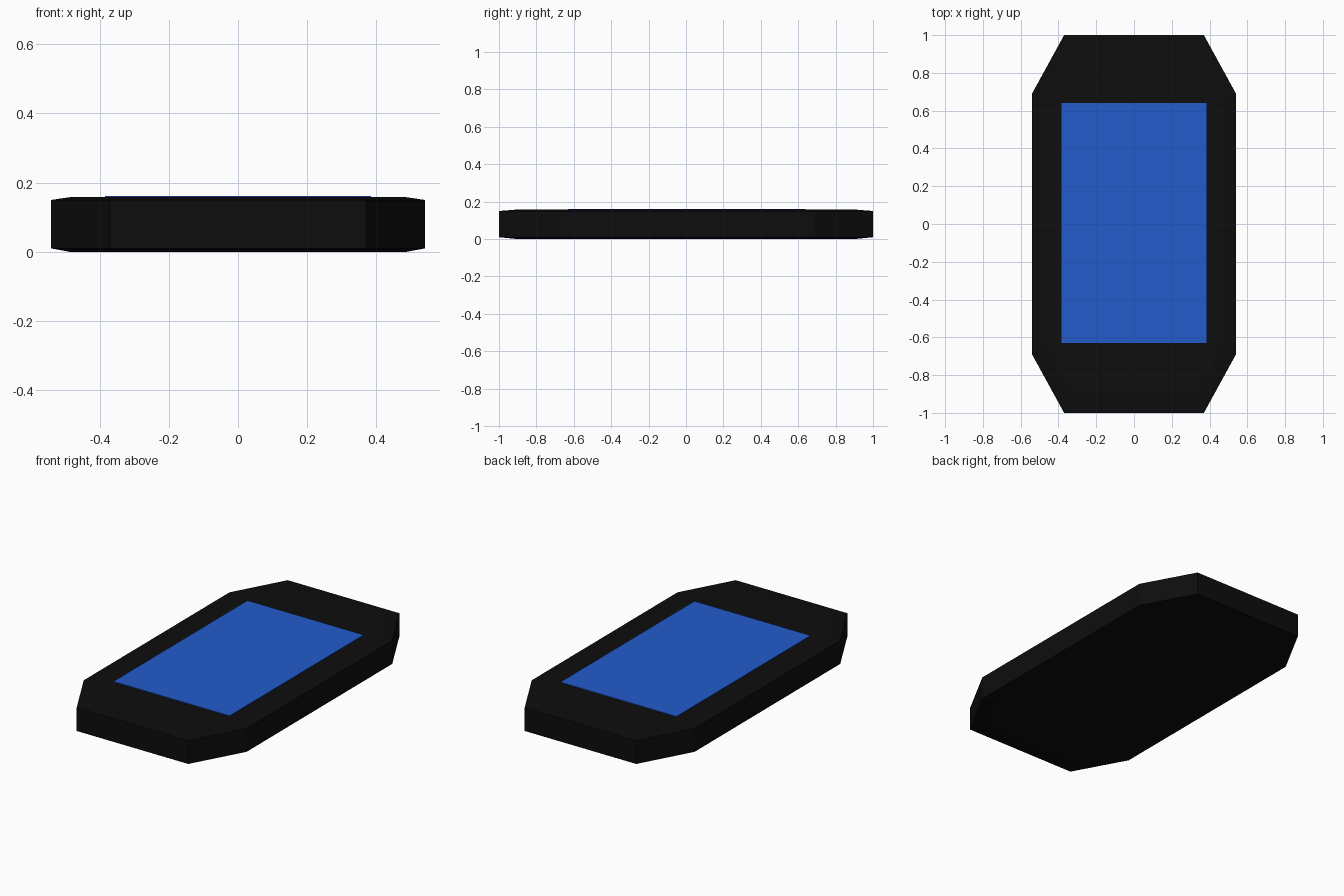
import bpy, bmesh

if "Cube" in bpy.data.objects:
    bpy.data.objects.remove(bpy.data.objects["Cube"])


def material(name, color):
    mat = bpy.data.materials.new(name)
    mat.diffuse_color = (*color, 1)
    mat.use_nodes = True
    mat.node_tree.nodes["Principled BSDF"].inputs["Base Color"].default_value = mat.diffuse_color
    return mat


def loft(name, profile, levels, mat):
    """Stack scaled copies of a closed profile, bridge them and cap both ends."""
    bm = bmesh.new()
    rings = [[bm.verts.new((x * s, y * s, z)) for x, y in profile]
             for z, s in levels]
    n = len(profile)
    for low, high in zip(rings, rings[1:]):
        for i in range(n):
            j = (i + 1) % n
            bm.faces.new((low[i], low[j], high[j], high[i]))
    bm.faces.new(rings[0][::-1])
    bm.faces.new(rings[-1])
    mesh = bpy.data.meshes.new(name)
    bm.to_mesh(mesh)
    bm.free()
    mesh.materials.append(mat)
    obj = bpy.data.objects.new(name, mesh)
    bpy.context.collection.objects.link(obj)
    return obj


black = material("black_plastic", (0.004, 0.004, 0.004))
blue = material("blue_screen", (0.017, 0.105, 0.6))

# Octagonal casing with shallow bevelled rims on top and bottom
quarter = [(0.54, 0.69), (0.37, 1.0)]
half = quarter + [(-x, y) for x, y in reversed(quarter)]
outline = half + [(-x, -y) for x, y in half]
loft("casing", outline,
     [(0.0, 0.9), (0.01, 1.0), (0.15, 1.0), (0.158, 0.9)], black)

# Thin screen panel sitting slightly proud of the casing
panel = [(0.385, -0.63), (0.385, 0.64), (-0.385, 0.64), (-0.385, -0.63)]
loft("screen", panel, [(0.15, 1.0), (0.162, 1.0)], blue)
